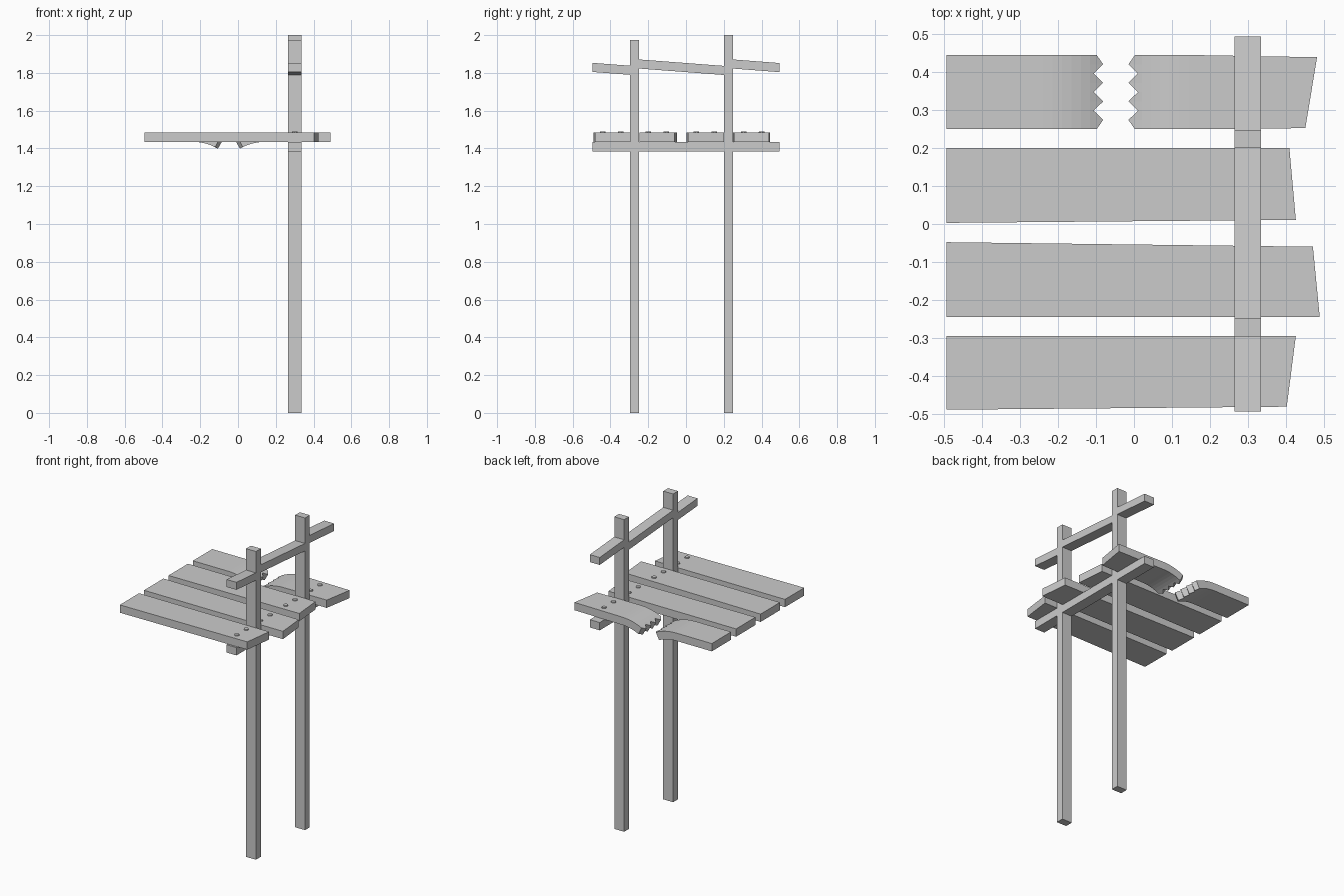
import bpy, bmesh, math

if "Cube" in bpy.data.objects:
    bpy.data.objects.remove(bpy.data.objects["Cube"])

X0, X1 = 0.265, 0.335          # depth of the frame timbers
PLANK_LO, PLANK_HI = 1.435, 1.485


def make_object(name, bm):
    bmesh.ops.recalc_face_normals(bm, faces=bm.faces)
    mesh = bpy.data.meshes.new(name)
    bm.to_mesh(mesh)
    bm.free()
    obj = bpy.data.objects.new(name, mesh)
    bpy.context.collection.objects.link(obj)
    return obj


def prism(name, outline, offset):
    """Extrude a closed 3D outline along an offset vector."""
    bm = bmesh.new()
    face = bm.faces.new([bm.verts.new(p) for p in outline])
    ext = bmesh.ops.extrude_face_region(bm, geom=[face])
    verts = [g for g in ext["geom"] if isinstance(g, bmesh.types.BMVert)]
    bmesh.ops.translate(bm, vec=offset, verts=verts)
    return make_object(name, bm)


def timber(name, ya, za, yb, zb, thick):
    """Beam running from ya to yb, with underside heights za and zb."""
    pts = [(ya, za), (yb, zb), (yb, zb + thick), (ya, za + thick)]
    return prism(name, [(X0, y, z) for y, z in pts], (X1 - X0, 0, 0))


# Posts
timber("front_post", -0.297, 0, -0.248, 0, 1.975)
timber("back_post", 0.2, 0, 0.248, 0, 2.0)

# Beam under the planks
timber("support_beam", -0.495, 1.385, 0.495, 1.385, 0.05)

# Sloping handrail in three lengths
timber("rail_front", -0.495, 1.805, -0.297, 1.79, 0.048)
timber("rail_middle", -0.248, 1.823, 0.2, 1.789, 0.048)
timber("rail_back", 0.248, 1.823, 0.495, 1.804, 0.048)

# Whole planks with crooked ends
planks = [
    [(-0.495, -0.295), (-0.495, -0.49), (0.403, -0.482), (0.427, -0.295)],
    [(-0.495, -0.048), (-0.495, -0.245), (0.49, -0.245), (0.472, -0.06)],
    [(-0.495, 0.2), (-0.495, 0.003), (0.427, 0.011), (0.41, 0.2)],
]
for i, corners in enumerate(planks):
    prism(f"plank_{i + 1}", [(x, y, PLANK_LO) for x, y in corners],
          (0, 0, PLANK_HI - PLANK_LO))


def broken_plank(name, outer_lo, outer_hi, mirror):
    """Half plank that bends down towards a toothed break.
    outer_lo / outer_hi are the (x, y) corners of the intact end."""
    rows, steps = 9, 6
    start, length, theta = -0.24, 0.14, 0.48
    radius = length / theta
    half = (PLANK_HI - PLANK_LO) / 2
    mid = PLANK_LO + half

    def flip(x):
        return -0.096 - x if mirror else x

    def bent(s, h):
        a = s / radius
        return (flip(start + (radius + h) * math.sin(a)),
                mid - radius + (radius + h) * math.cos(a))

    bm = bmesh.new()
    layers = []
    for h in (-half, half):
        grid = []
        for j in range(rows):
            t = j / (rows - 1)
            y = 0.25 + 0.196 * t
            tooth = -0.005 if j in (0, rows - 1) else (0.013 if j % 2 else -0.013)
            ox = outer_lo[0] + (outer_hi[0] - outer_lo[0]) * t
            oy = outer_lo[1] + (outer_hi[1] - outer_lo[1]) * t
            row = [bm.verts.new((ox, oy, mid + h))]
            for k in range(steps + 1):
                s = length * k / steps + (tooth if k == steps else 0)
                x, z = bent(s, h)
                row.append(bm.verts.new((x, y, z)))
            grid.append(row)
        layers.append(grid)
    lo, hi = layers
    for g in layers:
        for j in range(rows - 1):
            for k in range(steps + 1):
                bm.faces.new((g[j][k], g[j][k + 1], g[j + 1][k + 1], g[j + 1][k]))
    for j in (0, rows - 1):
        for k in range(steps + 1):
            bm.faces.new((lo[j][k], lo[j][k + 1], hi[j][k + 1], hi[j][k]))
    for k in (0, steps + 1):
        for j in range(rows - 1):
            bm.faces.new((lo[j][k], lo[j + 1][k], hi[j + 1][k], hi[j][k]))
    return make_object(name, bm)


# Broken plank halves
broken_plank("broken_plank_left", (-0.495, 0.25), (-0.495, 0.446), False)
broken_plank("broken_plank_right", (0.452, 0.253), (0.483, 0.44), True)

# Nail heads, two per plank
for i, y in enumerate((-0.44, -0.345, -0.2, -0.105, 0.055, 0.15, 0.305, 0.4)):
    bm = bmesh.new()
    bmesh.ops.create_cone(bm, cap_ends=True, segments=10, radius1=0.016,
                          radius2=0.014, depth=0.012)
    bmesh.ops.translate(bm, vec=(0.3, y, PLANK_HI), verts=bm.verts)
    make_object(f"nail_{i + 1}", bm)
